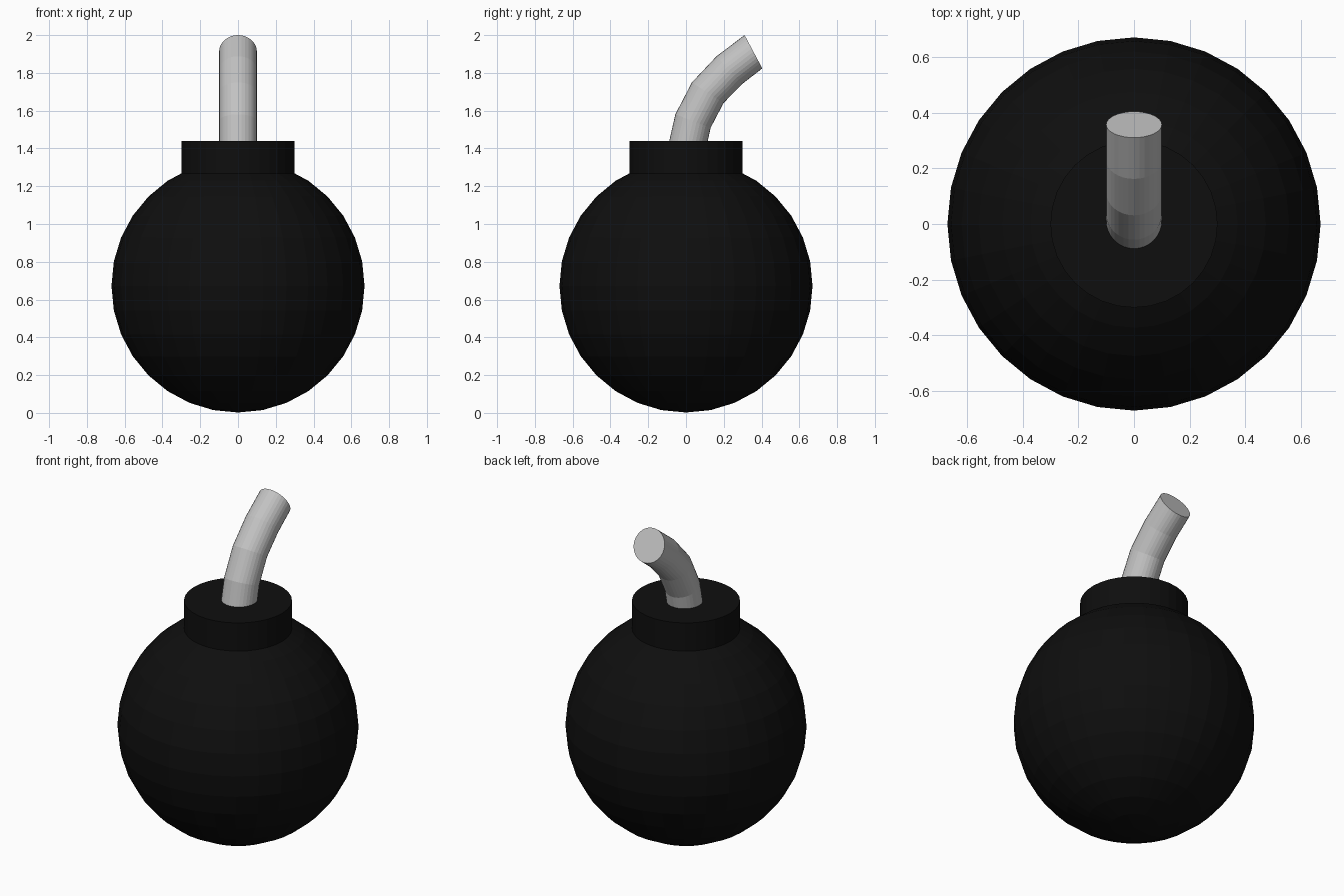
import bpy, bmesh, math
from mathutils import Matrix

cube = bpy.data.objects.get("Cube")
if cube:
    bpy.data.objects.remove(cube, do_unlink=True)

SIDES = 32


def material(name, value):
    mat = bpy.data.materials.new(name)
    mat.use_nodes = True
    colour = (value, value, value, 1)
    mat.diffuse_color = colour
    mat.node_tree.nodes["Principled BSDF"].inputs["Base Color"].default_value = colour
    return mat


def add_object(name, bm, mat):
    bmesh.ops.recalc_face_normals(bm, faces=bm.faces)
    mesh = bpy.data.meshes.new(name)
    bm.to_mesh(mesh)
    bm.free()
    mesh.materials.append(mat)
    obj = bpy.data.objects.new(name, mesh)
    bpy.context.collection.objects.link(obj)
    return obj


black = material("black iron", 0.0045)
grey = material("light grey cord", 0.54)

# Round body
bm = bmesh.new()
bmesh.ops.create_uvsphere(bm, u_segments=SIDES, v_segments=16, radius=0.67,
                          matrix=Matrix.Translation((0, 0, 0.672)))
add_object("body", bm, black)

# Short neck sunk into the body
bm = bmesh.new()
bmesh.ops.create_cone(bm, cap_ends=True, segments=SIDES, radius1=0.3, radius2=0.3,
                      depth=0.34, matrix=Matrix.Translation((0, 0, 1.27)))
add_object("neck", bm, black)

# Bent fuse: rings along a path as (y, z, tilt in degrees)
path = [(0, 1.38, 8), (0.037, 1.545, 21), (0.115, 1.695, 33),
        (0.23, 1.815, 47), (0.357, 1.912, 62)]
bm = bmesh.new()
rings = []
for y, z, tilt in path:
    place = Matrix.Translation((0, y, z)) @ Matrix.Rotation(-math.radians(tilt), 4, 'X')
    rings.append(bmesh.ops.create_circle(bm, segments=SIDES, radius=0.1, matrix=place)["verts"])
for low, high in zip(rings, rings[1:]):
    for i in range(SIDES):
        j = (i + 1) % SIDES
        bm.faces.new((low[i], low[j], high[j], high[i]))
bm.faces.new(rings[0])
bm.faces.new(rings[-1])
add_object("fuse", bm, grey)
